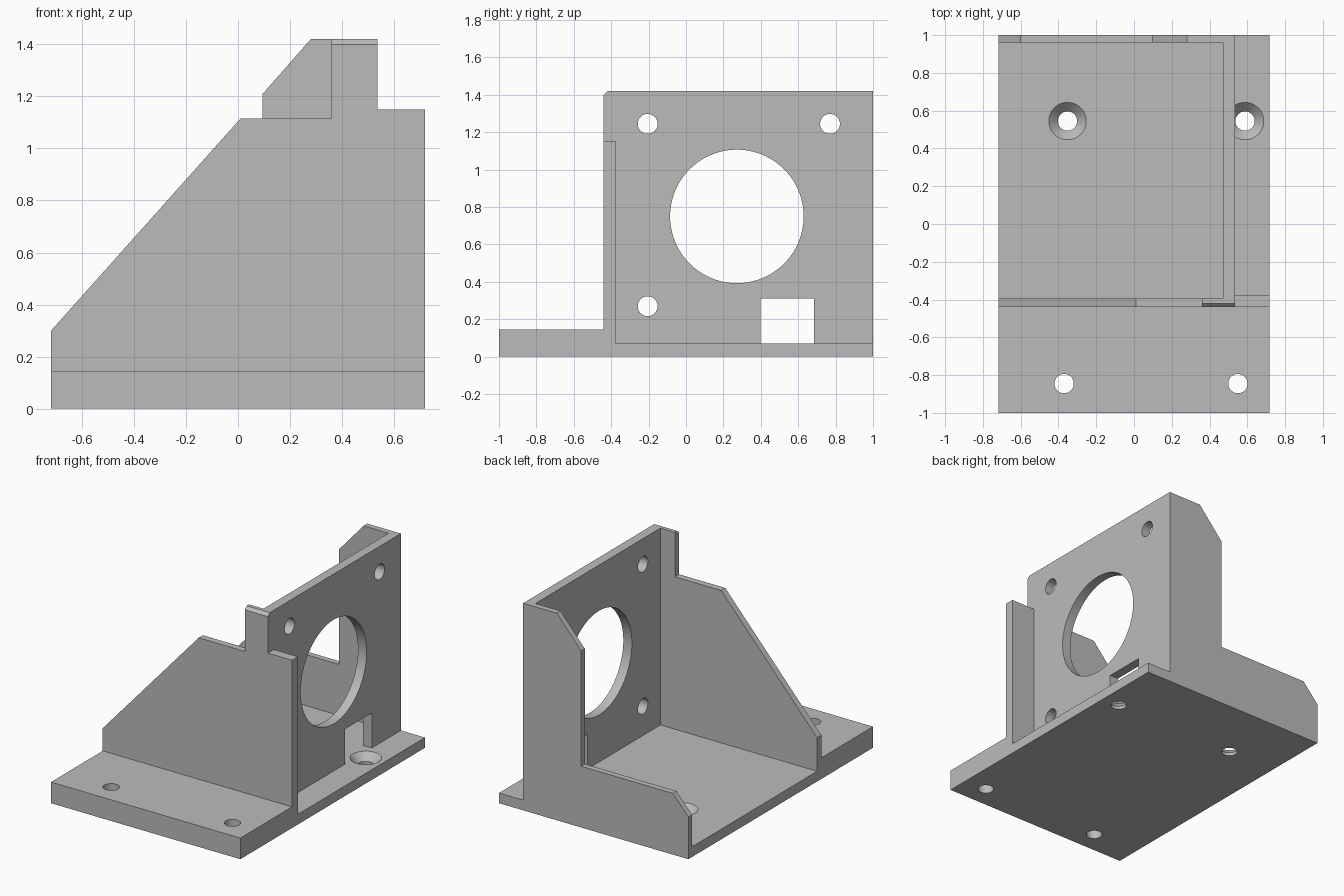
import bpy, bmesh, math
from mathutils import Vector, Matrix

if "Cube" in bpy.data.objects:
    bpy.data.objects.remove(bpy.data.objects["Cube"], do_unlink=True)

GREY = (0.5, 0.5, 0.5, 1.0)
grey = bpy.data.materials.new("plain grey")
grey.use_nodes = True
grey.diffuse_color = GREY
grey.node_tree.nodes["Principled BSDF"].inputs["Base Color"].default_value = GREY

LEFT, RIGHT = 0.718, -0.718      # sides of the base
FRONT_OUT, FRONT_IN = -0.44, -0.395
BACK_IN, BACK_OUT = 0.96, 1.0
PLATE_IN, PLATE_OUT = 0.47, 0.535
FLOOR, STEP, TOP = 0.07, 0.145, 1.42


def to_object(name, bm):
    bmesh.ops.recalc_face_normals(bm, faces=bm.faces)
    mesh = bpy.data.meshes.new(name)
    bm.to_mesh(mesh)
    bm.free()
    mesh.materials.append(grey)
    obj = bpy.data.objects.new(name, mesh)
    bpy.context.collection.objects.link(obj)
    return obj


def prism(name, points, axis, start, end):
    """Extrude a 2D outline along x, y or z."""
    place = {"x": lambda a, b, d: (d, a, b),
             "y": lambda a, b, d: (a, d, b),
             "z": lambda a, b, d: (a, b, d)}[axis]
    bm = bmesh.new()
    face = bm.faces.new([bm.verts.new(place(a, b, start)) for a, b in points])
    out = bmesh.ops.extrude_face_region(bm, geom=[face])
    moved = [v for v in out["geom"] if isinstance(v, bmesh.types.BMVert)]
    bmesh.ops.translate(bm, verts=moved, vec=Vector(place(0, 0, end - start)))
    return to_object(name, bm)


def circle(a, b, radius, count=48):
    return [(a + radius * math.cos(math.tau * i / count),
             b + radius * math.sin(math.tau * i / count)) for i in range(count)]


def rect(a0, a1, b0, b1):
    return [(a0, b0), (a1, b0), (a1, b1), (a0, b1)]


def countersink(x, y):
    bm = bmesh.new()
    bmesh.ops.create_cone(bm, cap_ends=True, segments=48, radius1=0.05, radius2=0.1,
                          depth=0.05, matrix=Matrix.Translation((x, y, FLOOR - 0.024)))
    return to_object("countersink_cutter", bm)


def cut(obj, cutters):
    """Subtract the cutters, bake the result and drop the helpers."""
    for cutter in cutters:
        cutter.hide_render = True
        mod = obj.modifiers.new("cut", "BOOLEAN")
        mod.operation, mod.solver, mod.object = "DIFFERENCE", "EXACT", cutter
    graph = bpy.context.evaluated_depsgraph_get()
    mesh = bpy.data.meshes.new_from_object(obj.evaluated_get(graph))
    obj.modifiers.clear()
    obj.data = mesh
    for cutter in cutters:
        bpy.data.objects.remove(cutter, do_unlink=True)


# Base: thin floor with a thicker front step
base = prism("base", [(-1, 0), (1, 0), (1, FLOOR), (FRONT_IN, FLOOR),
                      (FRONT_IN, STEP), (-1, STEP)], "x", RIGHT, LEFT)
screw_holes = [(-0.37, -0.845), (0.55, -0.845), (-0.352, 0.545), (0.588, 0.545)]
cutters = [prism("hole_cutter", circle(x, y, 0.051), "z", -0.1, 0.3) for x, y in screw_holes]
cutters += [countersink(x, y) for x, y in screw_holes[2:]]
cut(base, cutters)

# Upright plate with a large opening, three bolt holes and a cable window
plate = prism("mounting_plate", rect(FRONT_IN, BACK_IN, FLOOR, TOP),
              "x", PLATE_IN, PLATE_OUT)
openings = [circle(0.272, 0.75, 0.357, 96), rect(0.397, 0.685, 0, 0.31)]
openings += [circle(y, z, 0.053) for y, z in [(-0.205, 1.245), (0.77, 1.245), (-0.205, 0.27)]]
cut(plate, [prism("opening_cutter", o, "x", 0.3, 0.7) for o in openings])

# Front wall: sloped gusset with a tall tab, its top front edge chamfered
front_wall = prism("front_wall", [(RIGHT, STEP), (PLATE_OUT, STEP), (PLATE_OUT, TOP),
                                  (0.36, TOP), (0.36, 1.115), (0.01, 1.115),
                                  (RIGHT, 0.3)], "y", FRONT_OUT, FRONT_IN)
cut(front_wall, [prism("chamfer_cutter", [(-0.46, 1.38), (-0.40, 1.44), (-0.46, 1.44)],
                       "x", 0.2, 0.7)])

# Back wall: low run, then a tall part with a sloped corner
prism("back_wall", [(RIGHT, FLOOR), (PLATE_OUT, FLOOR), (PLATE_OUT, TOP), (0.28, TOP),
                    (0.095, 1.21), (0.095, 0.42), (-0.6, 0.42), (RIGHT, 0.29)],
      "y", BACK_IN, BACK_OUT)

# Post beside the plate, overlapping the edge of the step
prism("side_post", [(FRONT_OUT, STEP), (FRONT_IN, STEP), (FRONT_IN, FLOOR),
                    (-0.375, FLOOR), (-0.375, 1.15), (FRONT_OUT, 1.15)],
      "x", PLATE_OUT, LEFT)

# Smooth round holes, keep all other edges sharp
for obj in (base, plate):
    bpy.ops.object.select_all(action="DESELECT")
    obj.select_set(True)
    bpy.context.view_layer.objects.active = obj
    bpy.ops.object.shade_smooth_by_angle(angle=math.radians(25))
